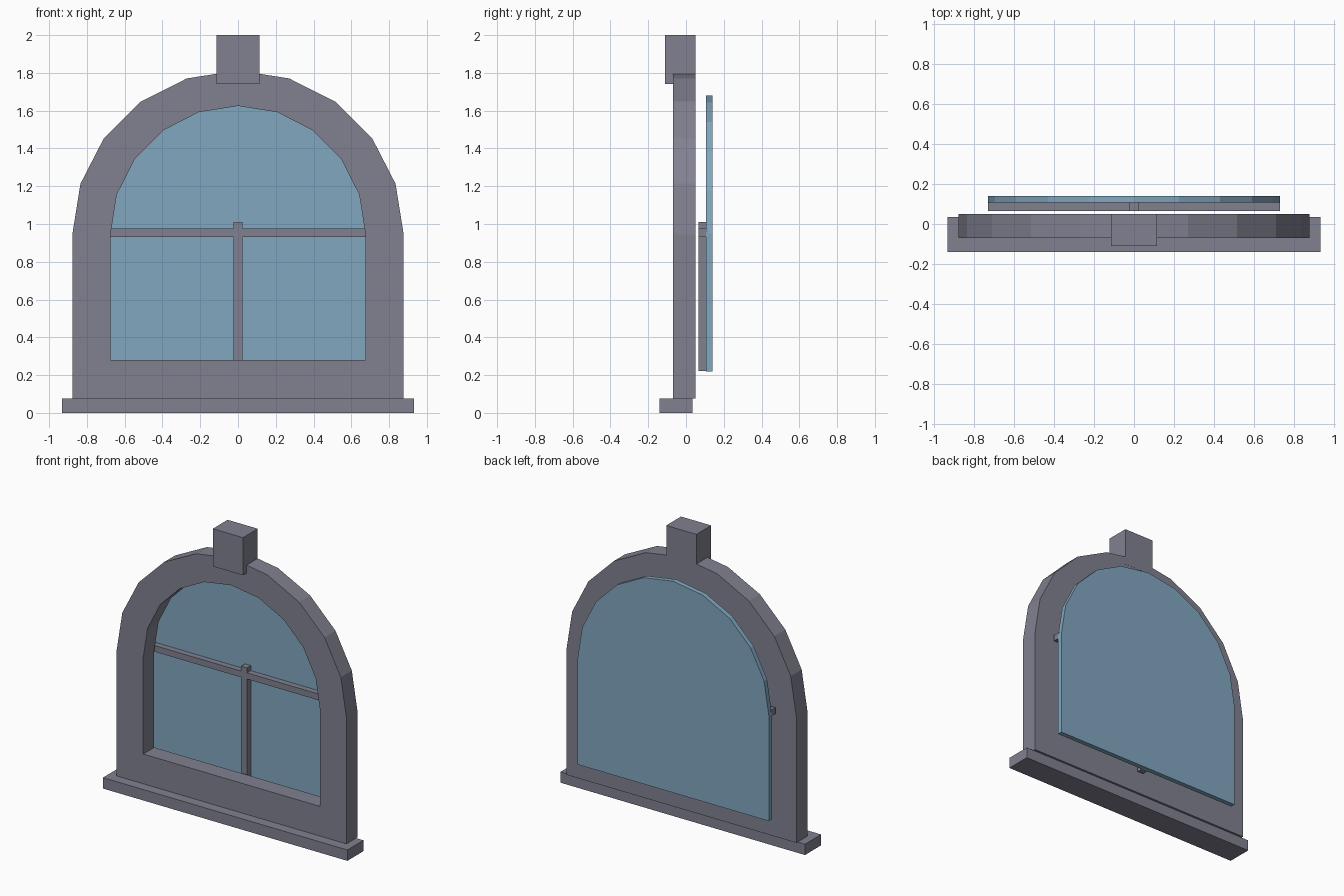
import bpy, bmesh
from math import sin, cos, pi

cube = bpy.data.objects.get("Cube")
if cube:
    bpy.data.objects.remove(cube, do_unlink=True)


def material(name, rgb):
    m = bpy.data.materials.new(name)
    m.use_nodes = True
    m.diffuse_color = (*rgb, 1)
    m.node_tree.nodes["Principled BSDF"].inputs["Base Color"].default_value = (*rgb, 1)
    return m


stone = material("grey stone", (0.22, 0.22, 0.28))
glass = material("blue glass", (0.22, 0.39, 0.53))


def finish(name, bm, mat):
    bmesh.ops.recalc_face_normals(bm, faces=bm.faces)
    mesh = bpy.data.meshes.new(name)
    bm.to_mesh(mesh)
    bm.free()
    mesh.materials.append(mat)
    obj = bpy.data.objects.new(name, mesh)
    bpy.context.collection.objects.link(obj)


def box(name, x, y, z, mat):
    """Box from (low, high) ranges on each axis."""
    bm = bmesh.new()
    bmesh.ops.create_cube(bm, size=1)
    for v in bm.verts:
        v.co = [r[0] if c < 0 else r[1] for c, r in zip(v.co, (x, y, z))]
    finish(name, bm, mat)


def arch(half_width, bottom, spring, top, segments=10):
    """Outline with straight sides and a faceted round head."""
    pts = [(half_width * cos(pi * i / segments),
            spring + (top - spring) * sin(pi * i / segments))
           for i in range(segments + 1)]
    return pts + [(-half_width, bottom), (half_width, bottom)]


def loop(bm, pts, y):
    return [bm.verts.new((x, y, z)) for x, z in pts]


def band(bm, a, b):
    for i in range(len(a)):
        j = (i + 1) % len(a)
        bm.faces.new((a[i], a[j], b[j], b[i]))


# Arched surround with its opening
outer = arch(0.877, 0.075, 0.945, 1.813)
inner = arch(0.675, 0.28, 0.945, 1.625)
bm = bmesh.new()
rings = [loop(bm, outer, -0.07), loop(bm, outer, 0.05),
         loop(bm, inner, 0.05), loop(bm, inner, -0.07)]
for i in range(4):
    band(bm, rings[i], rings[(i + 1) % 4])
finish("arched_frame", bm, stone)

# Glass pane behind the surround
pane = arch(0.73, 0.22, 0.95, 1.68)
bm = bmesh.new()
front, back = loop(bm, pane, 0.107), loop(bm, pane, 0.14)
band(bm, front, back)
bm.faces.new(front)
bm.faces.new(back)
finish("glass_pane", bm, glass)

# Sill, keystone and glazing bars
box("sill", (-0.933, 0.933), (-0.14, 0.035), (0, 0.075), stone)
box("keystone", (-0.115, 0.115), (-0.11, 0.051), (1.74, 2.0), stone)
box("horizontal_bar", (-0.729, 0.729), (0.066, 0.115), (0.932, 0.975), stone)
box("vertical_bar", (-0.023, 0.023), (0.065, 0.115), (0.221, 1.01), stone)
